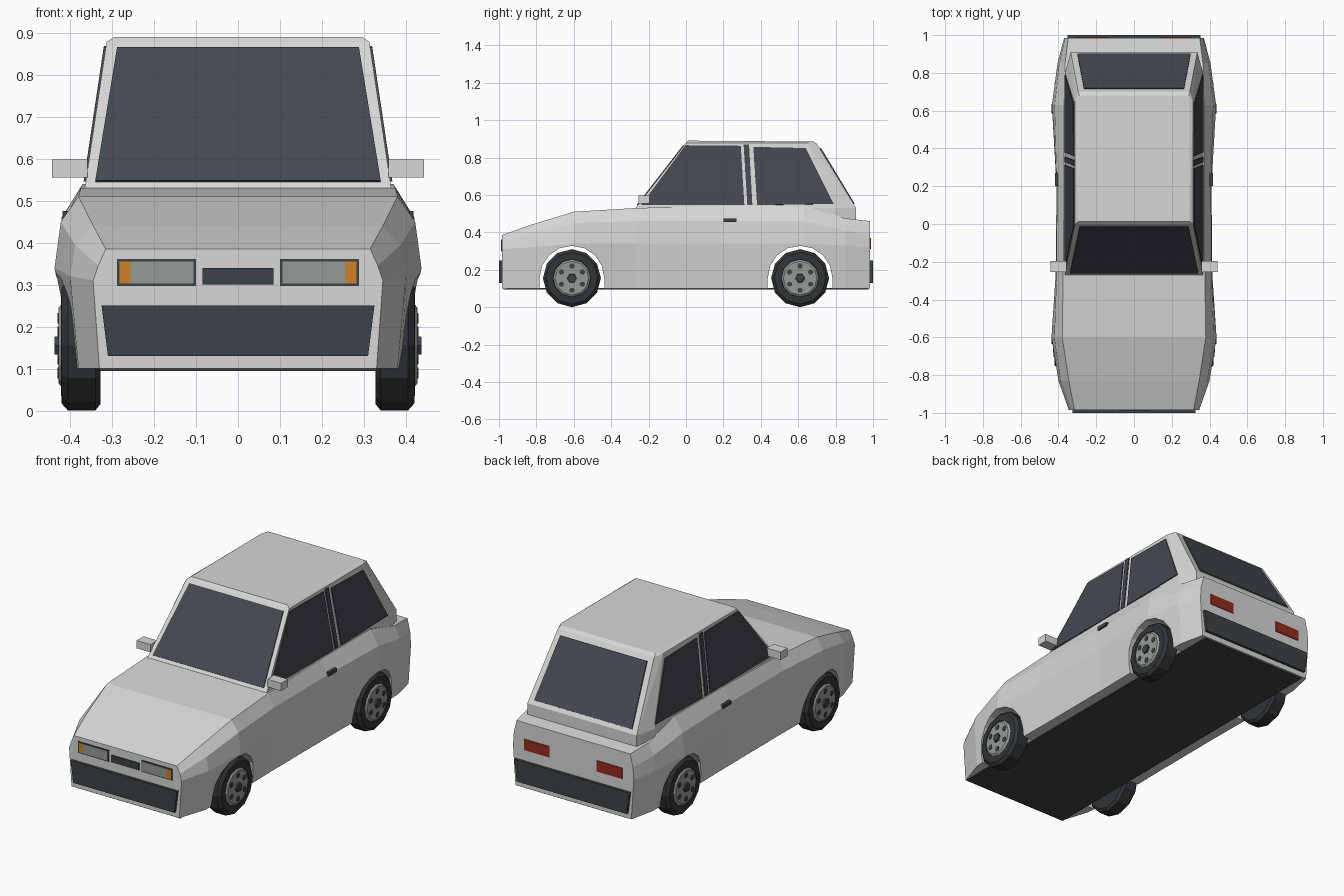
import bpy, bmesh
from math import sin, cos, pi
from mathutils import Vector

cube = bpy.data.objects.get("Cube")
if cube:
    bpy.data.objects.remove(cube, do_unlink=True)


def material(name, r, g, b):
    m = bpy.data.materials.new(name)
    m.use_nodes = True
    m.diffuse_color = (r, g, b, 1)
    bsdf = m.node_tree.nodes["Principled BSDF"]
    bsdf.inputs["Base Color"].default_value = (r, g, b, 1)
    bsdf.inputs["Roughness"].default_value = 0.7
    return m


PAINT = material("light grey paint", 0.68, 0.68, 0.68)
GLASS = material("slate glass", 0.058, 0.065, 0.08)
TRIM = material("dark trim", 0.046, 0.055, 0.063)
RUBBER = material("tyre rubber", 0.03, 0.035, 0.04)
LENS = material("grey lens and hub", 0.3, 0.33, 0.31)
AMBER = material("amber indicator", 0.62, 0.22, 0.02)
RED = material("red tail light", 0.3, 0.025, 0.015)


def finish(name, bm, mat):
    bmesh.ops.recalc_face_normals(bm, faces=bm.faces)
    mesh = bpy.data.meshes.new(name)
    bm.to_mesh(mesh)
    bm.free()
    mesh.materials.append(mat)
    obj = bpy.data.objects.new(name, mesh)
    bpy.context.collection.objects.link(obj)
    return obj


def loft(name, rings, mat):
    """Skin a row of equal point rings and cap both ends."""
    bm = bmesh.new()
    rows = [[bm.verts.new(p) for p in ring] for ring in rings]
    n = len(rows[0])
    for a, b in zip(rows, rows[1:]):
        for i in range(n):
            j = (i + 1) % n
            bm.faces.new((a[i], a[j], b[j], b[i]))
    bm.faces.new(rows[0])
    bm.faces.new(rows[-1])
    return finish(name, bm, mat)


def plate(name, pts, mat, out=0.005, sink=0.004):
    """Thin slab lying on the outside of a flat face."""
    pts = [Vector(p) for p in pts]
    mid = sum(pts, Vector()) / len(pts)
    nrm = (pts[1] - pts[0]).cross(pts[2] - pts[0]).normalized()
    if nrm.dot(mid - Vector((0, 0.3, 0.3))) < 0:
        nrm.negate()
    return loft(name, [[p - nrm * sink for p in pts], [p + nrm * out for p in pts]], mat)


def box(name, x0, x1, y0, y1, z0, z1, mat):
    ring = [(x0, y0), (x1, y0), (x1, y1), (x0, y1)]
    return loft(name, [[(x, y, z) for x, y in ring] for z in (z0, z1)], mat)


def lathe(name, profile, y, z, mat, side, segs=12):
    """Turned part on an axle along x; profile holds (x, radius)."""
    return loft(name, [[(side * x, y + r * cos(2 * pi * i / segs), z + r * sin(2 * pi * i / segs))
                        for i in range(segs)] for x, r in profile], mat)


# Body shell: y, then (x, z) for sill, waist, shoulder and top edge
SECTIONS = [
    (-0.985, (.33, .10), (.345, .31), (.333, .345), (.315, .385)),
    (-0.83, (.38, .10), (.40, .32), (.388, .395), (.345, .44)),
    (-0.60, (.395, .10), (.437, .34), (.422, .45), (.38, .51)),
    (-0.27, (.39, .10), (.415, .34), (.41, .46), (.375, .53)),
    (0.20, (.39, .10), (.41, .34), (.408, .46), (.37, .54)),
    (0.63, (.395, .10), (.435, .34), (.42, .46), (.37, .54)),
    (0.85, (.385, .10), (.405, .33), (.395, .41), (.365, .475)),
    (0.985, (.355, .10), (.37, .32), (.365, .39), (.348, .46)),
]
body = loft("body", [[(x, y, z) for x, z in half] + [(-x, y, z) for x, z in reversed(half)]
                     for y, *half in SECTIONS], PAINT)

# Wheel arches cut straight through the body
WHEEL_Z = 0.155
for wy in (-0.61, 0.61):
    arch = [(wy + .173 * cos(pi * i / 8), WHEEL_Z + .173 * sin(pi * i / 8)) for i in range(9)]
    arch += [(wy - .173, 0), (wy + .173, 0)]
    cutter = loft("arch_cutter", [[(x, y, z) for y, z in arch] for x in (-.6, .6)], PAINT)
    cutter.hide_render = True
    mod = body.modifiers.new("arch", 'BOOLEAN')
    mod.object = cutter
    mod.operation = 'DIFFERENCE'
    mod.solver = 'EXACT'
    bpy.context.view_layer.objects.active = body
    bpy.ops.object.modifier_apply(modifier=mod.name)
    bpy.data.objects.remove(cutter, do_unlink=True)

box("underside", -.33, .33, -.975, .975, .094, .102, TRIM)

# Cabin: convex hull of base, cant rail and roof corners
BASE, RAIL = 0.53, 0.878
bm = bmesh.new()
corners = [(.365, -.27, .44), (.365, .80, .44), (.335, .91, .44),
           (.365, -.27, BASE), (.365, .80, BASE), (.335, .91, BASE),
           (.313, 0, RAIL), (.313, .65, RAIL), (.295, .70, RAIL - .005),
           (.295, .012, .89), (.29, .68, .885)]
for x, y, z in corners:
    for s in (-1, 1):
        bm.verts.new((s * x, y, z))
bmesh.ops.convex_hull(bm, input=bm.verts)
bmesh.ops.dissolve_limit(bm, angle_limit=0.01, verts=bm.verts, edges=bm.edges)
finish("cabin", bm, PAINT)


def between(a, b, z):
    return a + (b - a) * (z - BASE) / (RAIL - BASE)


def side_pt(s, y, z):
    return (s * between(.365, .313, z), y, z)


# Windscreen and rear window
plate("windscreen", [(x, between(-.27, 0, z), z) for x, z in
                     ((-.34, .545), (.34, .545), (.288, .863), (-.288, .863))], GLASS)
plate("rear_window", [(x, between(.91, .70, z), z) for x, z in
                      ((-.30, .55), (.30, .55), (.265, .85), (-.265, .85))], GLASS)

for s, tag in ((1, "left"), (-1, "right")):
    # Side glass and door pillar strip
    panes = {
        "front_side_window": ((-.24, .545), (.312, .545), (.293, .862), (-.003, .865)),
        "pillar_strip": ((.328, .545), (.355, .545), (.337, .868), (.308, .868)),
        "rear_side_window": ((.38, .545), (.79, .552), (.64, .85), (.36, .856)),
    }
    for name, pane in panes.items():
        plate(f"{tag}_{name}", [side_pt(s, y, z) for y, z in pane], GLASS)

    # Mirror and door handle
    xs = sorted((s * .358, s * .443))
    box(f"{tag}_mirror", *xs, -.255, -.195, .555, .598, PAINT)
    xs = sorted((s * .40, s * .418))
    box(f"{tag}_door_handle", *xs, .20, .27, .455, .475, TRIM)

    # Headlight, indicator and tail light
    def lamp(name, y, x0, x1, z0, z1, mat, out):
        plate(f"{tag}_{name}", [(s * x0, y, z0), (s * x1, y, z0), (s * x1, y, z1), (s * x0, y, z1)],
              mat, out)
    lamp("headlight_frame", -.985, .10, .288, .297, .361, TRIM, .003)
    lamp("headlight", -.985, .106, .256, .303, .355, LENS, .005)
    lamp("indicator", -.985, .256, .282, .303, .355, AMBER, .005)
    lamp("tail_light", .985, .145, .30, .31, .37, RED, .004)

    # Wheels
    for wy, end in ((-.61, "front"), (.61, "rear")):
        name = f"{end}_{tag}"
        lathe(name + "_tyre", [(.328, .14), (.34, .155), (.405, .155), (.42, .138), (.422, .102),
                               (.412, .098)], wy, WHEEL_Z, RUBBER, s)
        lathe(name + "_hub", [(.40, .1), (.42, .1), (.427, .09)], wy, WHEEL_Z, LENS, s)
        lathe(name + "_hub_cap", [(.42, .027), (.437, .024)], wy, WHEEL_Z, TRIM, s, 6)
        for k in range(6):
            a = pi / 6 + k * pi / 3
            lathe(f"{name}_hub_hole_{k + 1}", [(.42, .015), (.43, .015)],
                  wy + .065 * cos(a), WHEEL_Z + .065 * sin(a), TRIM, s, 6)

# Grille and bumpers
plate("grille", [(-.085, -.985, .30), (.085, -.985, .30), (.085, -.985, .34), (-.085, -.985, .34)],
      TRIM)
for name, y, w in (("front_bumper", -.985, .325), ("rear_bumper", .985, .352)):
    plate(name, [(-w + .015, y, .13), (w - .015, y, .13), (w, y, .25), (-w, y, .25)], TRIM, .015)
